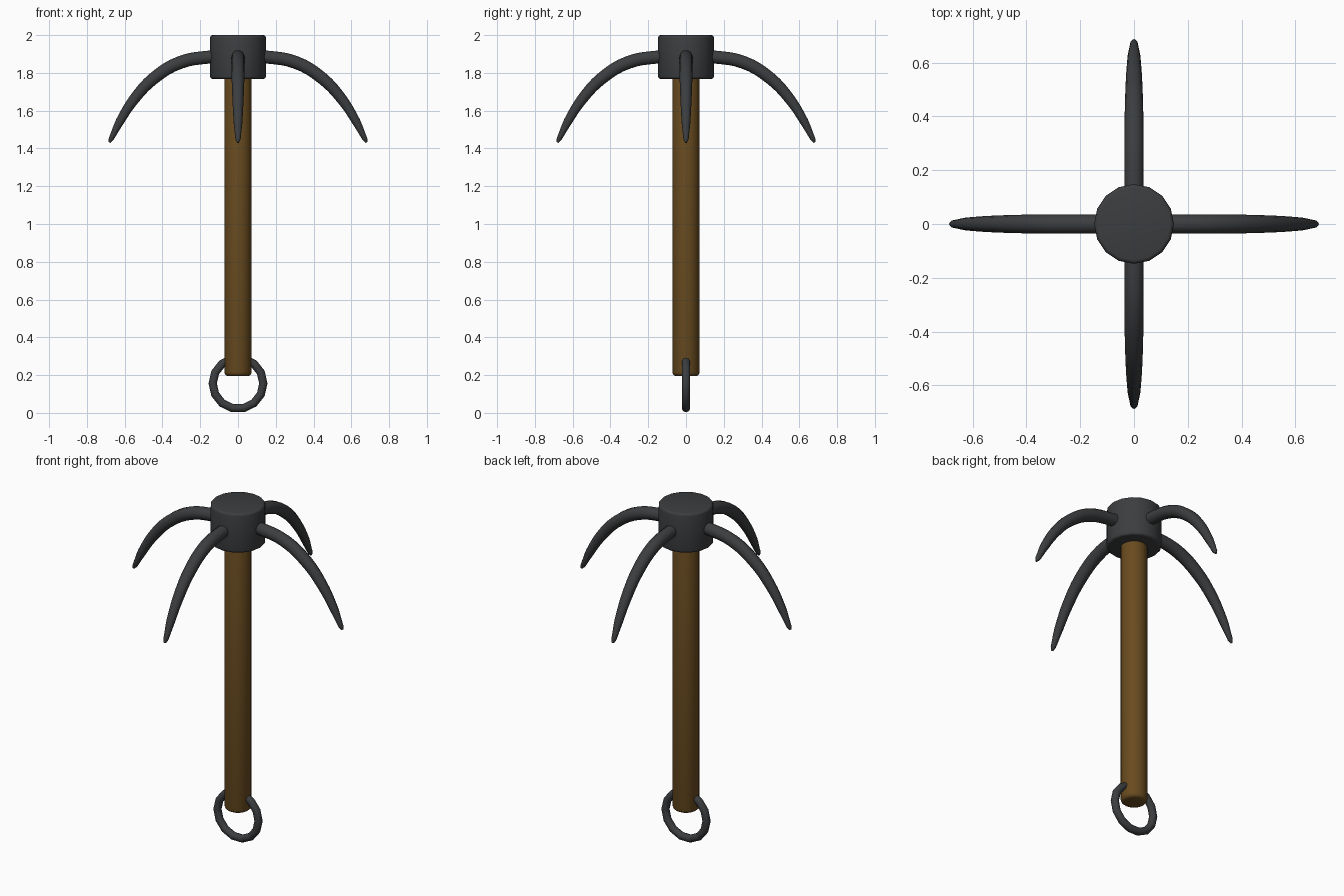
import bpy
from math import radians, pi

if "Cube" in bpy.data.objects:
    bpy.data.objects.remove(bpy.data.objects["Cube"])


def material(name, color):
    m = bpy.data.materials.new(name)
    m.diffuse_color = color
    m.use_nodes = True
    m.node_tree.nodes["Principled BSDF"].inputs["Base Color"].default_value = m.diffuse_color
    return m


METAL = material("dark_metal", (0.045, 0.047, 0.05, 1))
WOOD = material("wood", (0.14, 0.07, 0.014, 1))


def finish(name, mat, angle=40):
    o = bpy.context.object
    o.name = name
    o.data.materials.clear()
    o.data.materials.append(mat)
    bpy.ops.object.shade_smooth_by_angle(angle=radians(angle))
    return o


def rod(name, radius, z0, z1, bevel, mat):
    bpy.ops.mesh.primitive_cylinder_add(vertices=16, radius=radius, depth=z1 - z0,
                                        location=(0, 0, (z0 + z1) / 2))
    mod = bpy.context.object.modifiers.new("bevel", 'BEVEL')
    mod.width, mod.segments = bevel, 3
    mod.limit_method, mod.angle_limit = 'ANGLE', radians(50)
    bpy.ops.object.modifier_apply(modifier=mod.name)
    return finish(name, mat)


# Wooden shaft and metal head
rod("shaft", 0.072, 0.195, 1.80, 0.02, WOOD)
rod("head", 0.148, 1.768, 2.0, 0.014, METAL)

# Rope ring through the foot of the shaft
bpy.ops.mesh.primitive_torus_add(major_segments=14, minor_segments=10, major_radius=0.134,
                                 minor_radius=0.022, location=(0, 0, 0.156),
                                 rotation=(pi / 2, 0, 0))
finish("ring", METAL, 60)

# Tapered hooks: x, z, radius along the arc
PATH = [(0.08, 1.885, 0.035), (0.16, 1.883, 0.036), (0.307, 1.855, 0.036),
        (0.444, 1.773, 0.034), (0.545, 1.667, 0.030), (0.624, 1.545, 0.024),
        (0.672, 1.450, 0.014), (0.682, 1.432, 0.006)]


def hook(name, angle):
    c = bpy.data.curves.new(name, 'CURVE')
    c.dimensions = '3D'
    c.bevel_depth, c.bevel_resolution = 1.0, 3
    c.resolution_u, c.use_fill_caps = 4, True
    s = c.splines.new('BEZIER')
    s.bezier_points.add(len(PATH) - 1)
    for p, (x, z, r) in zip(s.bezier_points, PATH):
        p.co, p.radius = (x, 0, z), r
        p.handle_left_type = p.handle_right_type = 'AUTO'
    o = bpy.data.objects.new(name, c)
    bpy.context.collection.objects.link(o)
    o.rotation_euler.z = angle
    bpy.ops.object.select_all(action='DESELECT')
    o.select_set(True)
    bpy.context.view_layer.objects.active = o
    bpy.ops.object.convert(target='MESH')
    finish(name, METAL, 60)


for i, side in enumerate(("right", "back", "left", "front")):
    hook(side + "_hook", i * pi / 2)
